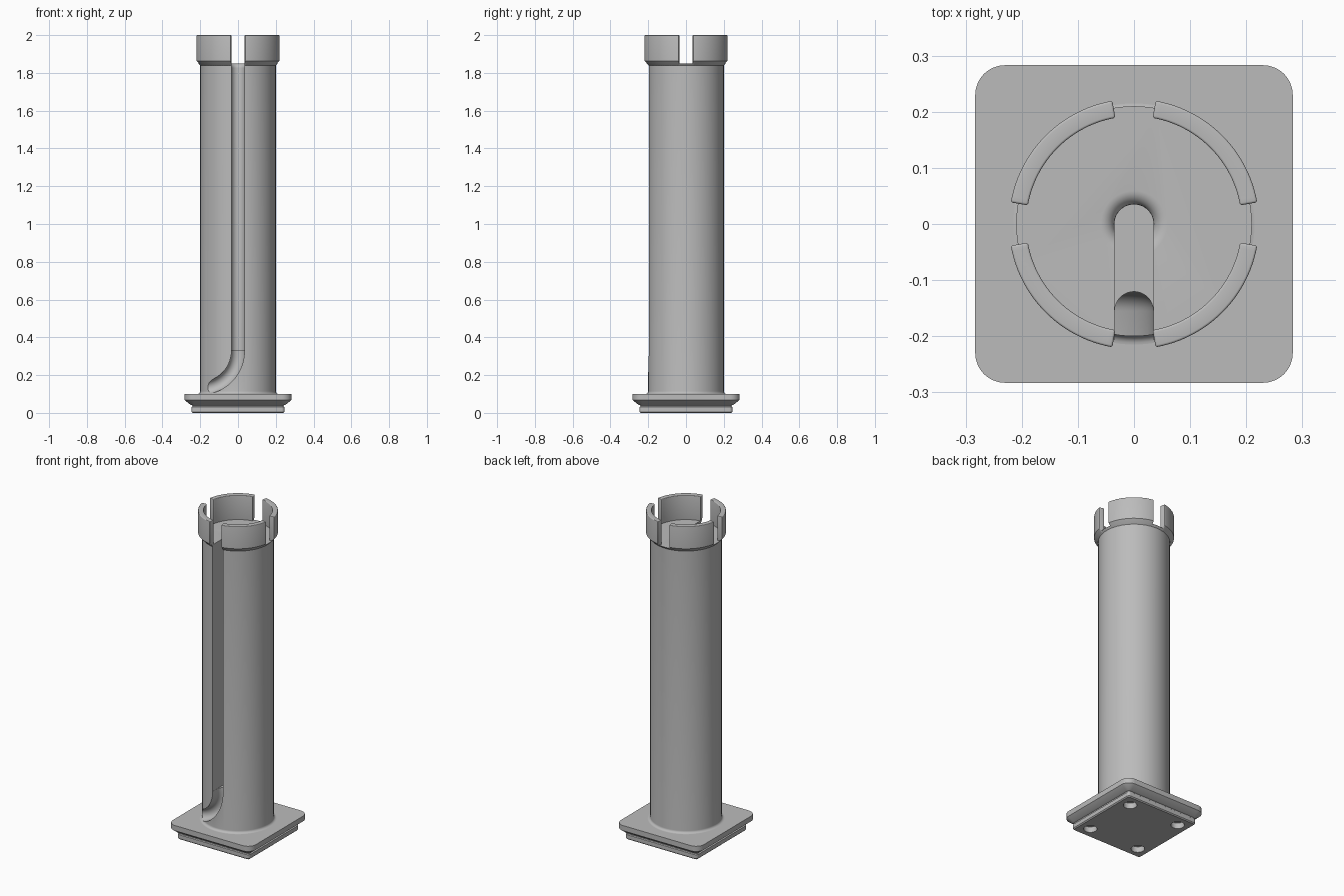
import bpy, bmesh, math

if "Cube" in bpy.data.objects:
    bpy.data.objects.remove(bpy.data.objects["Cube"], do_unlink=True)

SLOT = 0.035    # half width of every slot
FLOOR = 1.85    # top of the column inside the collar

grey = bpy.data.materials.new("plain grey")
grey.use_nodes = True
grey.diffuse_color = (0.5, 0.5, 0.5, 1)
grey.node_tree.nodes["Principled BSDF"].inputs["Base Color"].default_value = (0.5, 0.5, 0.5, 1)


def loft(name, rings, closed=False):
    """Skin a list of equal point rings; cap the ends unless closed."""
    bm = bmesh.new()
    loops = [[bm.verts.new(p) for p in ring] for ring in rings]
    pairs = list(zip(loops, loops[1:]))
    if closed:
        pairs.append((loops[-1], loops[0]))
    else:
        bm.faces.new(loops[0])
        bm.faces.new(loops[-1])
    for a, b in pairs:
        for i in range(len(a)):
            j = (i + 1) % len(a)
            bm.faces.new((a[i], a[j], b[j], b[i]))
    bmesh.ops.recalc_face_normals(bm, faces=bm.faces)
    mesh = bpy.data.meshes.new(name)
    bm.to_mesh(mesh)
    bm.free()
    mesh.materials.append(grey)
    obj = bpy.data.objects.new(name, mesh)
    bpy.context.collection.objects.link(obj)
    return obj


def arc(cx, cy, r, start, end, n):
    steps = [math.radians(start + (end - start) * i / n) for i in range(n + 1)]
    return [(cx + r * math.cos(a), cy + r * math.sin(a)) for a in steps]


def lathe(name, profile, n=96, centre=(0, 0)):
    """Stack circles given as (radius, height)."""
    return loft(name, [[(x, y, z) for x, y in arc(*centre, r, 0, 360, n)[:-1]]
                       for r, z in profile])


def rounded_square(half, corner, z):
    c = half - corner
    pts = []
    for k, (sx, sy) in enumerate(((1, 1), (-1, 1), (-1, -1), (1, -1))):
        pts += arc(sx * c, sy * c, corner, 90 * k, 90 * k + 90, 8)
    return [(x, y, z) for x, y in pts]


def apply(obj, mod):
    bpy.context.view_layer.objects.active = obj
    bpy.ops.object.modifier_apply(modifier=mod.name)


def cut(obj, cutter):
    cutter.hide_render = True
    mod = obj.modifiers.new("cut", "BOOLEAN")
    mod.operation, mod.solver, mod.object = "DIFFERENCE", "EXACT", cutter
    apply(obj, mod)
    bpy.data.objects.remove(cutter, do_unlink=True)


def smooth(obj):
    bpy.ops.object.select_all(action="DESELECT")
    obj.select_set(True)
    bpy.context.view_layer.objects.active = obj
    bpy.ops.object.shade_smooth_by_angle(angle=math.radians(32))


# Base plate: stepped foot, flared underside, rounded corners
steps = [(0.24, 0), (0.246, 0.006), (0.246, 0.03), (0.241, 0.034), (0.241, 0.04),
         (0.25, 0.042), (0.283, 0.068), (0.283, 0.1)]
base = loft("base_plate", [rounded_square(h, h - 0.23, z) for h, z in steps])
for sx in (-1, 1):
    for sy in (-1, 1):
        cut(base, lathe("hole_cutter", [(0.038, -0.02), (0.038, 0.035)], 32,
                        (sx * 0.173, sy * 0.173)))
smooth(base)

# Column with a small fillet at the foot and a flared head
foot = arc(0.215, 0.115, 0.015, 270, 180, 6)
column = lathe("column", [(0.215, 0.09)] + foot + [(0.2, 1.838), (0.21, FLOOR)])

# Deep front slot with a round back
plan = arc(0, 0, SLOT, 0, 180, 24) + [(-SLOT, -0.4), (SLOT, -0.4)]
cut(column, loft("slot_cutter", [[(x, y, z) for x, y in plan] for z in (0.33, 2.1)]))

# Rounded mouth at the top of the slot
mouth = arc(0.06, FLOOR - 0.025, 0.0251, 180, 90, 6)
cut(column, lathe("mouth_cutter", [(r, z) for r, z in mouth] + [(0.06, 1.9)], 48))

# Shallow round groove that bends sideways below the slot
bend = 0.2
groove = arc(0, -0.155, SLOT - 0.0005, 0, 180, 16)
groove += [(-SLOT + 0.0005, -0.4), (SLOT - 0.0005, -0.4)]
path = [(bend, 0.02, 0)]
path += [(bend * math.cos(t), -bend * math.sin(t), t)
         for t in (math.radians(90 * i / 24) for i in range(25))]
path.append((-0.1, -bend, math.pi / 2))
rings = [[(px - bend + o * math.cos(t), y, 0.33 + pz - o * math.sin(t)) for o, y in groove]
         for px, pz, t in path]
cut(column, loft("groove_cutter", rings))
smooth(column)

# Four curved prongs around the head
section = [(0.192, 1.84), (0.2, 1.838), (0.223, 1.863), (0.223, 2.0), (0.192, 2.0)]
gap = math.degrees(math.asin((SLOT + 0.001) / 0.208))
names = ("back_left", "back_right", "front_right", "front_left")
for k, side in enumerate(names):
    turn = arc(0, 0, 1, 90 * k + gap, 90 * k + 90 - gap, 24)
    prong = loft(side + "_prong", [[(r * c, r * s, z) for r, z in section] for c, s in turn])
    mod = prong.modifiers.new("round", "BEVEL")
    mod.width, mod.segments, mod.limit_method = 0.01, 4, "ANGLE"
    mod.angle_limit = math.radians(50)
    apply(prong, mod)
    smooth(prong)
